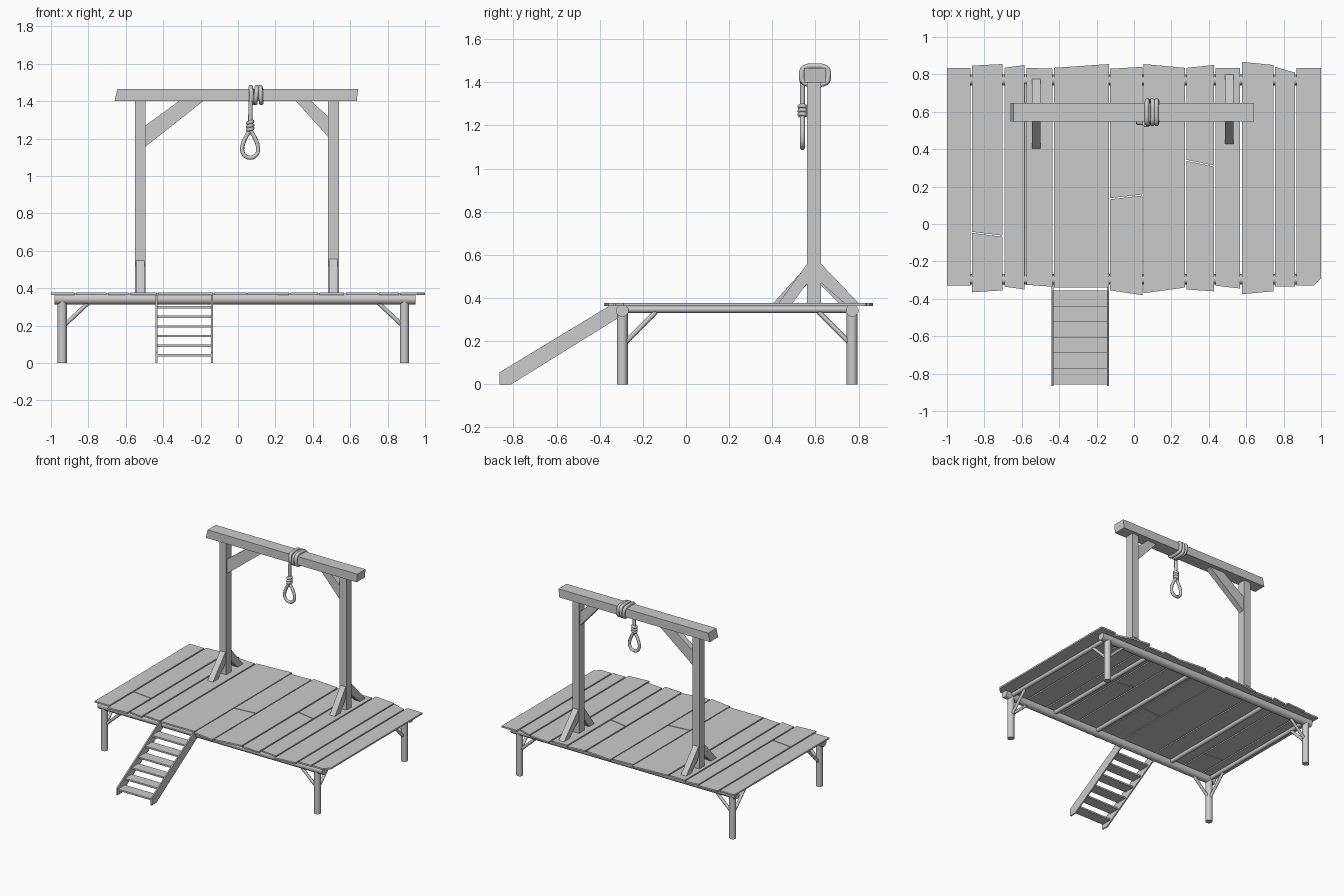
import bpy, bmesh, math
from mathutils import Vector

cube = bpy.data.objects.get("Cube")
if cube:
    bpy.data.objects.remove(cube, do_unlink=True)

wood = bpy.data.materials.new("grey_wood")
wood.use_nodes = True
GREY = (0.6, 0.6, 0.6, 1)
wood.diffuse_color = GREY
wood.node_tree.nodes["Principled BSDF"].inputs["Base Color"].default_value = GREY


def finish(name, bm, smooth=False):
    bmesh.ops.recalc_face_normals(bm, faces=bm.faces[:])
    me = bpy.data.meshes.new(name)
    bm.to_mesh(me)
    bm.free()
    me.materials.append(wood)
    ob = bpy.data.objects.new(name, me)
    bpy.context.collection.objects.link(ob)
    if smooth:
        bpy.ops.object.select_all(action='DESELECT')
        ob.select_set(True)
        bpy.context.view_layer.objects.active = ob
        bpy.ops.object.shade_smooth_by_angle(angle=math.radians(50))
    return ob


def prism(name, outline, axis, lo, hi):
    """Extrude a 2D outline along an axis (outline holds the other two coordinates)."""
    bm = bmesh.new()

    def place(p, d):
        c = list(p)
        c.insert("xyz".index(axis), d)
        return c
    face = bm.faces.new([bm.verts.new(place(p, lo)) for p in outline])
    ext = bmesh.ops.extrude_face_region(bm, geom=[face])
    shift = Vector(place((0, 0), hi - lo))
    bmesh.ops.translate(bm, vec=shift,
                        verts=[g for g in ext["geom"] if isinstance(g, bmesh.types.BMVert)])
    return finish(name, bm)


def log(name, a, b, r, sides=10):
    a, b = Vector(a), Vector(b)
    d = b - a
    bm = bmesh.new()
    bmesh.ops.create_cone(bm, cap_ends=True, segments=sides, radius1=r, radius2=r, depth=d.length)
    bm.transform(d.to_track_quat('Z', 'Y').to_matrix().to_4x4())
    bmesh.ops.translate(bm, vec=(a + b) / 2, verts=bm.verts)
    return finish(name, bm, True)


def rope(name, pts, r, closed=False, sides=8):
    """Sweep a round section along a path."""
    pts = [Vector(p) for p in pts]
    n = len(pts)
    bm = bmesh.new()
    rings, normal = [], None
    for i, p in enumerate(pts):
        nxt = pts[(i + 1) % n] if closed else pts[min(i + 1, n - 1)]
        prv = pts[i - 1] if closed else pts[max(i - 1, 0)]
        t = (nxt - prv).normalized()
        if normal is None:
            normal = t.orthogonal()
        normal = (normal - t * normal.dot(t)).normalized()
        side = t.cross(normal)
        angles = [2 * math.pi * k / sides for k in range(sides)]
        rings.append([bm.verts.new(p + r * (normal * math.cos(w) + side * math.sin(w)))
                      for w in angles])
    for i in range(n if closed else n - 1):
        a, b = rings[i], rings[(i + 1) % n]
        for k in range(sides):
            j = (k + 1) % sides
            bm.faces.new((a[k], a[j], b[j], b[k]))
    if not closed:
        bm.faces.new(rings[0])
        bm.faces.new(rings[-1])
    return finish(name, bm, True)


# Deck planks: seam positions, front and back end heights (left, right corner)
DECK_LO, DECK_HI, GAP = 0.364, 0.376, 0.005
seams = [-1, -.87, -.698, -.58, -.432, -.13, .05, .277, .432, .573, .75, .865, 1]
fronts = [(-.33, -.33), (-.365, -.355), (-.335, -.35), (-.325, -.335), (-.34, -.34), (-.355, -.38),
          (-.37, -.34), (-.35, -.36), (-.33, -.345), (-.375, -.36), (-.335, -.335), (-.33, -.33)]
backs = [(.835, .835), (.847, .855), (.835, .85), (.835, .83), (.835, .855), (.83, .84),
         (.855, .835), (.835, .85), (.835, .835), (.867, .85), (.84, .81), (.835, .835)]
cracks = {1: (-.045, -.065), 5: (.135, .155), 7: (.34, .31)}
for i, (f, b) in enumerate(zip(fronts, backs)):
    x0 = seams[i] + (GAP if i else 0)
    x1 = seams[i + 1] - (GAP if i < 11 else 0)
    if i in (5, 6):
        x0 -= .003
    ends = [f, b]
    if i in cracks:
        c0, c1 = cracks[i]
        ends = [f, (c0 - .003, c1 - .003), (c0 + .003, c1 + .003), b]
    for (f0, f1), (b0, b1) in zip(ends[::2], ends[1::2]):
        outline = [(x0, f0), (x1, f1), (x1, b1), (x0, b0)]
        if i == 11:
            outline[1:2] = [(x1 - .04, f1), (x1, f1 + .04)]
        prism("deck_plank", outline, "z", DECK_LO, DECK_HI)

# Log frame, legs and knee braces
FRONT, BACK, LEFT, RIGHT, RAIL_Z = -.295, .77, .89, -.94, .342
for y, inward in ((FRONT, 1), (BACK, -1)):
    log("long_rail", (-.98, y, RAIL_Z), (.95, y, RAIL_Z), .03)
    for x, side in ((RIGHT, 1), (LEFT, -1)):
        log("leg", (x, y, 0), (x, y, RAIL_Z), .025, 12)
        log("knee_brace", (x + side * .01, y, .2), (x + side * .155, y, .335), .011, 8)
        log("knee_brace", (x, y + inward * .01, .19), (x, y + inward * .155, .335), .011, 8)
for x in (RIGHT, -.575, .11, .5, LEFT):
    log("cross_rail", (x, FRONT, .347), (x, BACK, .347), .016, 8)

# Upright frame
for x, f, b, top in ((-.5225, .4, .78, .56), (.51, .425, .805, .57)):
    prism("post", [(x - .029, .56), (x + .029, .56), (x + .029, .625), (x - .029, .625)],
          "z", DECK_LO, 1.4)
    for foot, face, s in ((f, .57, 1), (b, .615, -1)):
        prism("foot_brace", [(foot, DECK_HI - .005), (foot + s * .065, DECK_HI - .005),
                             (face, top - .09), (face, top)], "x", x - .023, x + .023)
prism("top_beam", [(-.66, 1.4), (.635, 1.4), (.642, 1.465), (-.645, 1.465)], "y", .548, .648)
prism("right_upper_brace", [(-.5, 1.152), (-.5, 1.265), (-.31, 1.405), (-.18, 1.405)],
      "y", .57, .615)
prism("left_upper_brace", [(.485, 1.205), (.485, 1.315), (.385, 1.405), (.305, 1.405)],
      "y", .57, .615)

# Ladder
for x in (-.435, -.14):
    prism("ladder_stringer", [(-.865, 0), (-.81, 0), (-.27, .335), (-.27, .364),
                              (-.355, .364), (-.865, .055)], "x", x - .005, x + .005)
for k in range(6):
    y, z = -.858 + .0835 * k, .035 + .0515 * k
    prism("ladder_tread", [(y, z), (y + .084, z), (y + .084, z + .012), (y, z + .012)],
          "x", -.435, -.14)

# Rope wraps: rounded rectangles round the beam
def wrap_path(x, lean):
    pts = []
    for cy, cz, start in ((.622, 1.447, 0), (.574, 1.447, 90), (.574, 1.418, 180), (.622, 1.418, 270)):
        for step in range(5):
            w = math.radians(start + step * 22.5)
            z = cz + .028 * math.sin(w)
            pts.append((x + lean * (z - 1.43), cy + .038 * math.cos(w), z))
    return pts


for x, lean in ((.073, -.1), (.097, .1), (.122, -.05)):
    rope("rope_wrap", wrap_path(x, lean), .0125, True)

# Hanging rope, coils and teardrop loop
RX, RY = .065, .54
rope("hanging_rope", [(.073, RY - .004, 1.45), (RX + .002, RY, 1.38), (RX, RY, 1.23)], .0115)
for z in (1.25, 1.268, 1.287):
    ring = [(RX + .013 * math.cos(w), RY + .013 * math.sin(w), z + .004 * math.cos(w))
            for w in (math.pi * k / 6 for k in range(12))]
    rope("rope_coil", ring, .0105, True)
loop = []
for k in range(28):
    w = 2 * math.pi * k / 28
    loop.append((RX + .058 * math.sin(w) * math.sin(w / 2) ** 1.2, RY, 1.172 + .075 * math.cos(w)))
rope("rope_loop", loop, .0115, True)
